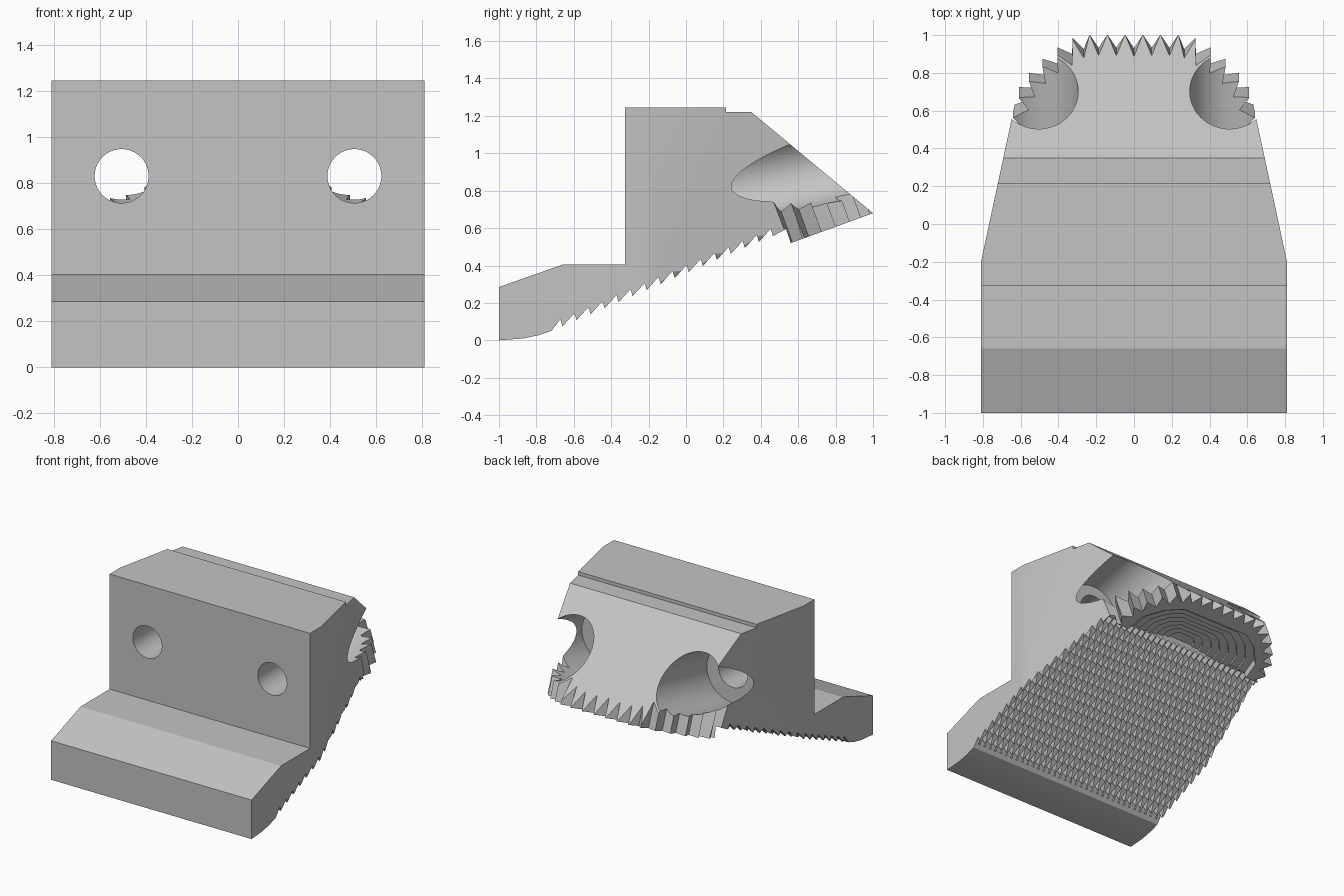
import bpy
import bmesh
import math
from mathutils import Vector

if "Cube" in bpy.data.objects:
    bpy.data.objects.remove(bpy.data.objects["Cube"])

steel = bpy.data.materials.new("light_grey_steel")
steel.use_nodes = True
GREY = (0.55, 0.55, 0.55, 1)
steel.diffuse_color = GREY
steel.node_tree.nodes["Principled BSDF"].inputs["Base Color"].default_value = GREY


def loft(name, loops):
    """Closed solid through a list of point loops of equal length."""
    bm = bmesh.new()
    rings = [[bm.verts.new(p) for p in loop] for loop in loops]
    n = len(rings[0])
    for a, b in zip(rings, rings[1:]):
        for i in range(n):
            j = (i + 1) % n
            bm.faces.new((a[i], a[j], b[j], b[i]))
    bm.faces.new(rings[0][::-1])
    bm.faces.new(rings[-1])
    bmesh.ops.recalc_face_normals(bm, faces=bm.faces[:])
    mesh = bpy.data.meshes.new(name)
    bm.to_mesh(mesh)
    bm.free()
    mesh.materials.append(steel)
    obj = bpy.data.objects.new(name, mesh)
    bpy.context.collection.objects.link(obj)
    return obj


def cut(target, cutter, operation="DIFFERENCE"):
    """Apply a boolean and discard the cutter."""
    cutter.hide_render = True
    mod = target.modifiers.new("cut", "BOOLEAN")
    mod.operation = operation
    mod.solver = "EXACT"
    mod.object = cutter
    bpy.context.view_layer.objects.active = target
    bpy.ops.object.modifier_apply(modifier=mod.name)
    bpy.data.objects.remove(cutter)


def cylinder(name, start, end, radius, sides=64):
    """Rod between two points, with its end faces square to y."""
    def ring(c):
        return [(c[0] + radius * math.cos(math.tau * i / sides), c[1],
                 c[2] + radius * math.sin(math.tau * i / sides)) for i in range(sides)]
    return loft(name, [ring(start), ring(end)])


def nose(x, y, s):
    """Point on the tilted underside of the nose, raised by s along its normal."""
    z = 0.52 + 0.364 * (y - 0.56)
    return (x, y - 0.342 * s, z + 0.94 * s)


# Side profile, with raked teeth along the underside
PITCH, RISE, ROWS = 0.075, 0.0322, 16
profile = [(-0.72, 0.05), (-0.79, 0.027), (-0.87, 0.01), (-1, 0), (-1, 0.285),
           (-0.66, 0.405), (-0.325, 0.405), (-0.325, 1.245), (0.215, 1.245),
           (0.215, 1.22), (0.35, 1.22), (1.0, 0.68), (0.56, 0.52), (0.535, 0.595)]
for i in reversed(range(ROWS)):
    y, z = -0.66 + PITCH * i, 0.075 + RISE * i
    profile += [(y, z), (y - 0.012, z + 0.038)]
jaw = loft("jaw_body", [[(x, y, z) for y, z in profile] for x in (-0.81, 0.81)])

# Lengthwise grooves that split the tooth rows into points
GROOVES, DEPTH = 36, 0.035
step = 1.7 / GROOVES
comb = [(0.85, -0.2), (-0.85, -0.2)]
for i in range(GROOVES):
    x = -0.85 + step * i
    comb += [(x, -0.004), (x + step / 2, DEPTH)]
comb.append((0.85, -0.004))
slope = RISE / PITCH
cut(jaw, loft("groove_cutter", [[(x, y, 0.075 + slope * (y + 0.66) + h) for x, h in comb]
                                for y in (-0.7, 0.515)]))

# Sides taper towards the nose
half = [(0.9, -1.2), (0.9, -0.2), (0.81, -0.2), (0.531, 1.1)]
plan = half + [(-x, y) for x, y in reversed(half)]
cut(jaw, loft("taper_cutter", [[(x, y, z) for x, y in plan] for z in (-0.2, 1.5)]),
    "INTERSECT")

# Toothed rim around the nose
tips = [(0.047, 1.003), (0.14, 1.003), (0.235, 1.003), (0.325, 0.985), (0.405, 0.935),
        (0.485, 0.875), (0.555, 0.80), (0.61, 0.725), (0.64, 0.63), (0.665, 0.55)]
right = [tips[0]]
for a, b in zip(tips, tips[1:]):
    along = (Vector(b) - Vector(a)).normalized()
    inward = Vector((along.y, -along.x))
    valley = (Vector(a) + Vector(b)) / 2 + inward * 0.07
    right += [tuple(valley), b]
right += [(1.2, 0.55), (1.2, 1.5)]
rim = [(-x, y) for x, y in reversed(right)] + [(0, 0.93)] + right
cut(jaw, loft("rim_cutter", [[nose(x, y, s) for x, y in rim] for s in (-0.3, 0.27)]))

# Stepped pocket under the nose
half = [(0.52, 0.535), (0.50, 0.68), (0.40, 0.79), (0.27, 0.86)]
pocket = half + [(-x, y) for x, y in reversed(half)]
loops, depth = [], -0.1
for k in range(8):
    f = 1 - 0.115 * k
    ring = [(x * f, 0.535 + (y - 0.535) * f) for x, y in pocket]
    loops.append([nose(x, y, depth) for x, y in ring])
    depth = 0.05 + 0.015 * k
    loops.append([nose(x, y, depth) for x, y in ring])
cut(jaw, loft("pocket_cutter", loops))

# Bolt holes, opening into inclined counterbores
for x in (-0.505, 0.505):
    cut(jaw, cylinder("counterbore_cutter", (x, 0.18, 0.81), (x, 1.3, 1.061), 0.21))
    cut(jaw, cylinder("bolt_cutter", (x, -0.5, 0.83), (x, 0.4, 0.83), 0.117))

# Smooth the bores, keep every edge crisp
bpy.ops.object.select_all(action="DESELECT")
jaw.select_set(True)
bpy.context.view_layer.objects.active = jaw
bpy.ops.object.shade_smooth_by_angle(angle=math.radians(15))
